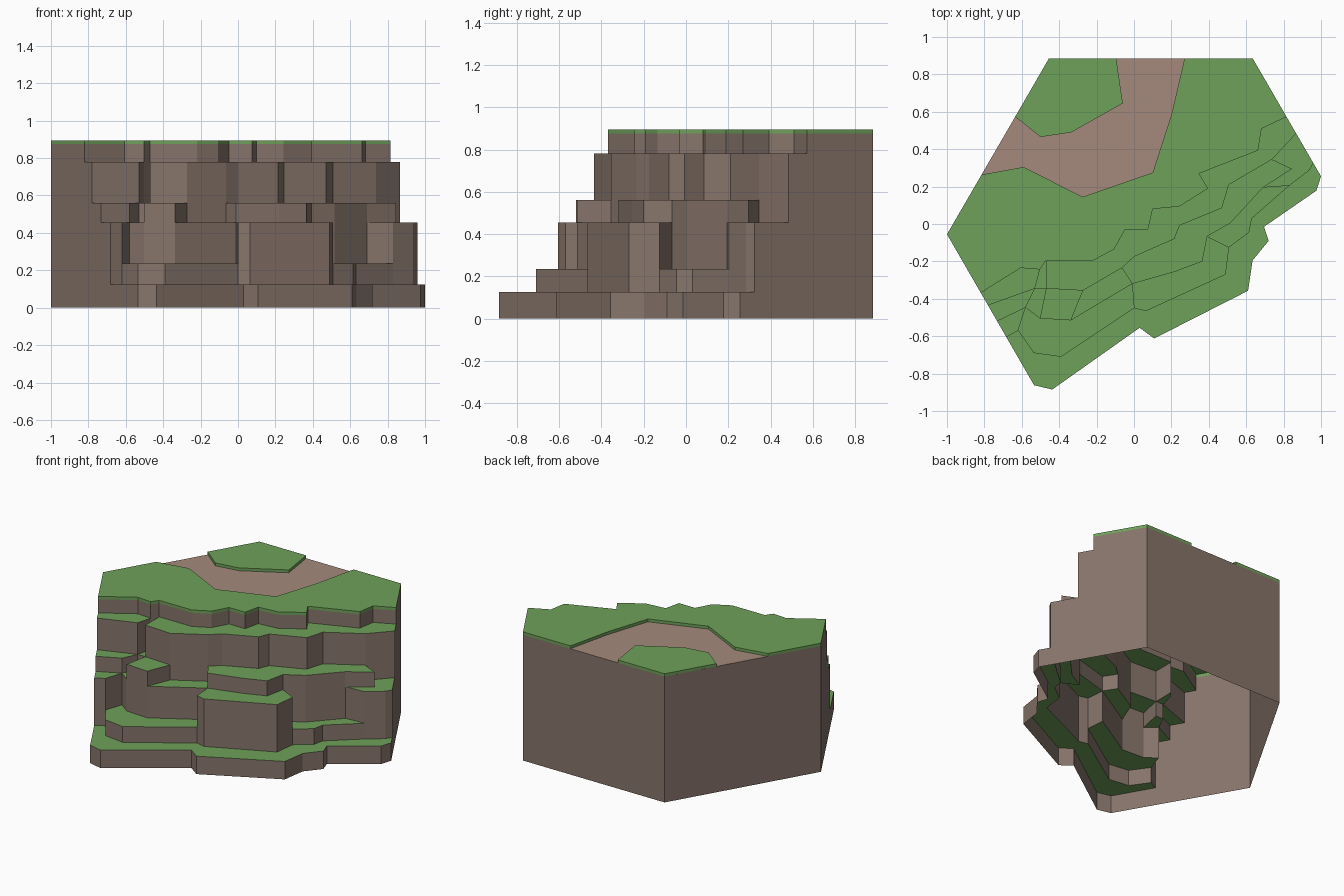
import bpy, bmesh

if "Cube" in bpy.data.objects:
    bpy.data.objects.remove(bpy.data.objects["Cube"])

def mat(name, rgb):
    m = bpy.data.materials.new(name)
    m.diffuse_color = (*rgb, 1)
    m.use_nodes = True
    m.node_tree.nodes["Principled BSDF"].inputs["Base Color"].default_value = m.diffuse_color
    return m

GREEN = mat("grass", (0.155, 0.354, 0.1))
ROCK = mat("rock", (0.24, 0.175, 0.145))
DIRT = mat("dirt", (0.376, 0.254, 0.202))

def build(name, faces, material):
    bm = bmesh.new()
    for f in faces:
        clean = [p for i, p in enumerate(f) if p != f[i - 1]]
        if len(clean) > 2:
            bm.faces.new([bm.verts.new(p) for p in clean])
    bmesh.ops.remove_doubles(bm, verts=bm.verts, dist=1e-4)
    me = bpy.data.meshes.new(name)
    bm.to_mesh(me)
    bm.free()
    me.materials.append(material)
    ob = bpy.data.objects.new(name, me)
    bpy.context.collection.objects.link(ob)

def flat(pts, z):
    return [(x, y, z) for x, y in pts]

def risers(line, z0, z1):
    return [[(*a, z0), (*b, z0), (*b, z1), (*a, z1)] for a, b in zip(line, line[1:])]

# points on the two sloping hexagon sides that the terraces run out to
def left(y):
    return (-1 + (-0.055 - y) * 0.577, y)

def right(y):
    return (0.635 + (0.885 - y) * 0.5794, y)

W, NW, NE = (-1, -0.055), (-0.455, 0.885), (0.635, 0.885)

# corners shared by neighbouring terraces
a1, a2 = (-0.503, -0.243), (-0.47, -0.195)
b1, b2, b3, b4 = (-0.53, -0.345), (-0.47, -0.345), (-0.273, -0.356), (-0.065, -0.235)
b5 = (0.738, 0.345)
c1, c2, c3, c4 = (-0.58, -0.447), (-0.503, -0.505), (-0.337, -0.515), (-0.01, -0.32)
c5, c6, c7 = (0.392, -0.066), (0.515, 0.005), (0.69, 0.195)
d1, d2, d3 = (-0.62, -0.57), (0, -0.45), (0.508, -0.125)
d4, d5 = (0.83, 0.205), (0.935, 0.285)
d_block = [d2, (0.065, -0.465), (0.49, -0.27), d3]

# cliff edge of each terrace, bottom to top, running left to right
lines = [
    [left(-0.862), (-0.437, -0.885), (0.03, -0.555), (0.108, -0.612), (0.61, -0.357),
     (0.634, -0.195), (0.72, -0.09), (0.695, -0.015), (0.975, 0.178), right(0.255)],
    [left(-0.605), d1, (-0.535, -0.69), (-0.39, -0.71), *d_block,
     (0.615, -0.045), (0.63, 0.03), d4, d5, right(0.325)],
    [left(-0.605), d1, c1, c2, c3, c4, *d_block, c5, c6, c7, d4, d5, right(0.325)],
    [left(-0.52), c1, b1, b2, c2, c3, b3, b4, c4, (0.22, -0.255), (0.365, -0.2),
     c5, c6, c7, (0.845, 0.295), b5, right(0.484)],
    [left(-0.435), b1, a1, a2, b2, b3, b4, (0, -0.175), (0.215, -0.08), (0.245, -0.007),
     (0.47, 0.085), (0.507, 0.21), b5, right(0.484)],
    [left(-0.368), (-0.606, -0.235), a1, a2, (-0.219, -0.195), (-0.107, -0.136),
     (-0.048, -0.03), (0.075, -0.03), (0.1, 0.08), (0.243, 0.094), (0.396, 0.19),
     (0.348, 0.27), (0.663, 0.393), (0.682, 0.51), right(0.573)],
]
Z = [0, 0.125, 0.235, 0.455, 0.56, 0.78, 0.875]
TOP = 0.895

# terrace treads: the pockets between one edge and the next one up
treads = []
for outer, inner, z in zip(lines, lines[1:], Z[1:]):
    common = [p for p in outer if p in inner]
    cuts = [(outer.index(p), inner.index(p)) for p in common]
    cuts = [(0, 0)] + cuts + [(len(outer) - 1, len(inner) - 1)]
    for (o0, i0), (o1, i1) in zip(cuts, cuts[1:]):
        o, n = outer[o0:o1 + 1], inner[i0:i1 + 1]
        if o != n:
            treads.append(flat(list(dict.fromkeys(o + n[::-1])), z))
build("terrace_grass", treads, GREEN)

# cliff faces, stepped side walls and plain back walls (open underneath)
rock = []
for line, z0, z1 in zip(lines, Z, Z[1:]):
    rock += risers(line, z0, z1)

def stair(end):
    out = []
    for line, z0, z1 in zip(lines, Z, Z[1:]):
        out += [(*line[end], z0), (*line[end], z1)]
    return [p for i, p in enumerate(out)
            if not (0 < i < len(out) - 1 and out[i - 1][:2] == p[:2] == out[i + 1][:2])]

rock.append([(*W, 0)] + stair(0) + [(*W, Z[-1])])
rock.append([(*NE, Z[-1])] + stair(-1)[::-1] + [(*NE, 0)])
rock += risers([NE, NW, W], 0, Z[-1])
build("cliff", rock, ROCK)

# sunken path
path_out = [(-0.815, 0.264), (-0.59, 0.305), (-0.275, 0.145), (0.1, 0.275), (0.2, 0.585), (0.27, 0.885)]
path_in = [(-0.095, 0.885), (-0.06, 0.645), (-0.335, 0.49), (-0.5, 0.465), (-0.635, 0.574)]
build("path", [flat(path_out + path_in, Z[-1])], DIRT)

# raised turf on both sides of the path
for name, loop in (("main_turf", lines[-1] + [NE] + path_out[::-1] + [W]),
                   ("corner_turf", path_in[::-1] + [NW])):
    build(name, [flat(loop, TOP)] + risers(loop + loop[:1], Z[-1], TOP), GREEN)
